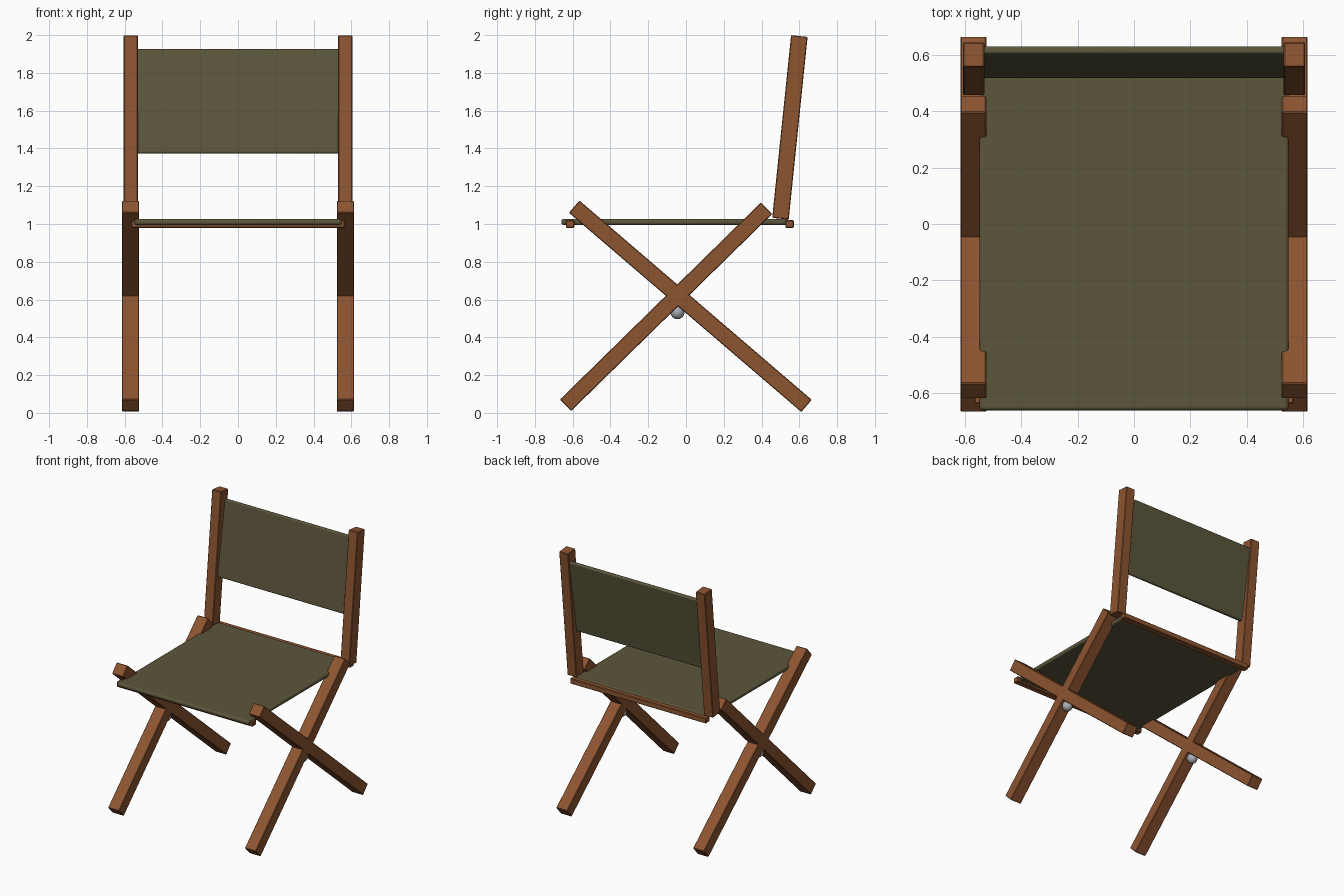
import bpy
import math
from mathutils import Vector

cube = bpy.data.objects.get("Cube")
if cube:
    bpy.data.objects.remove(cube, do_unlink=True)


def make_material(name, rgb):
    mat = bpy.data.materials.new(name)
    mat.use_nodes = True
    mat.diffuse_color = (*rgb, 1)
    mat.node_tree.nodes["Principled BSDF"].inputs["Base Color"].default_value = (*rgb, 1)
    return mat


WOOD = make_material("warm brown wood", (0.265, 0.09, 0.03))
CANVAS = make_material("olive canvas", (0.105, 0.094, 0.044))
STEEL = make_material("grey steel", (0.4, 0.42, 0.45))


def beam(name, start, end, x, width, depth, mat, bevel=0.004, segments=1):
    """Box running between two (y, z) points, centred on x."""
    a, b = Vector((x, *start)), Vector((x, *end))
    along = b - a
    bpy.ops.mesh.primitive_cube_add(size=1, location=(a + b) / 2)
    ob = bpy.context.object
    ob.name = name
    ob.scale = (width, depth, along.length)
    ob.rotation_euler.x = math.atan2(-along.y, along.z)
    bpy.ops.object.transform_apply(location=False, rotation=False, scale=True)
    ob.data.materials.append(mat)
    mod = ob.modifiers.new("soft edges", "BEVEL")
    mod.width = bevel
    mod.segments = segments
    if segments > 1:
        bpy.ops.object.shade_smooth_by_angle(angle=math.radians(40))
    return ob


# Crossed legs, back posts and pivot knobs on both sides
for side, s in (("left", 1), ("right", -1)):
    beam(f"{side}_rear_foot_leg", (0.638, 0.037), (-0.592, 1.092), s * 0.569, 0.092, 0.085, WOOD)
    beam(f"{side}_front_foot_leg", (-0.638, 0.04), (0.426, 1.083), s * 0.569, 0.092, 0.085, WOOD)
    beam(f"{side}_back_post", (0.5, 1.028), (0.6, 1.995), s * 0.568, 0.076, 0.088, WOOD)
    bpy.ops.mesh.primitive_uv_sphere_add(segments=24, ring_count=16, radius=0.037,
                                         location=(s * 0.569, -0.045, 0.533))
    knob = bpy.context.object
    knob.name = f"{side}_pivot_knob"
    knob.data.materials.append(STEEL)
    bpy.ops.object.shade_smooth()

# Cross rails under the seat ends
for name, y in (("front_rail", -0.613), ("back_rail", 0.549)):
    beam(name, (y, 0.98), (y, 1.02), 0, 1.13, 0.045, WOOD)

# Canvas seat and backrest
beam("seat", (-0.66, 1.011), (0.54, 1.011), 0, 1.096, 0.032, CANVAS, 0.013, 4)
beam("backrest", (0.529, 1.373), (0.617, 1.925), 0, 1.09, 0.028, CANVAS, 0.009, 3)
